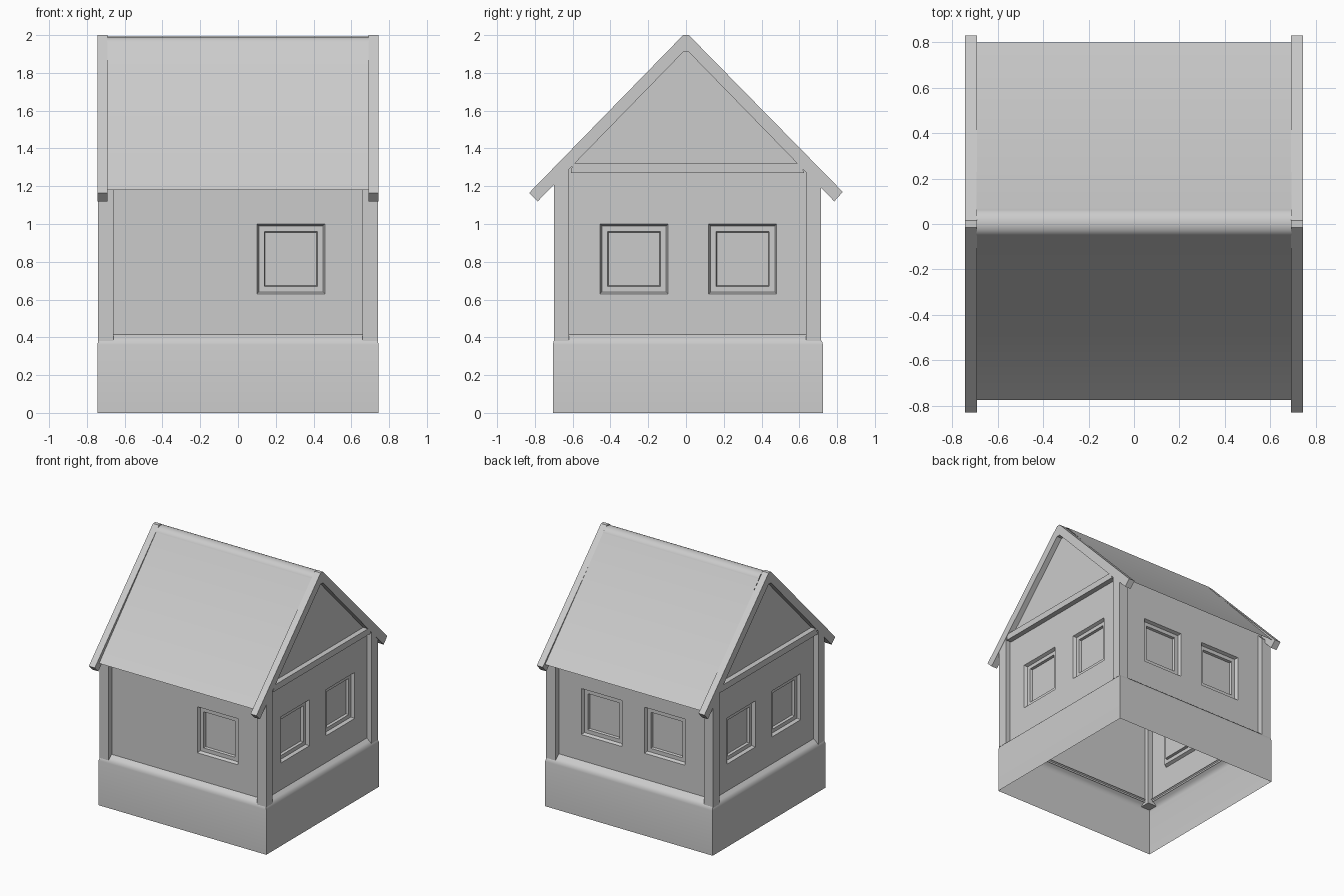
import bpy, bmesh
from math import pi, sin, cos
from mathutils import Matrix

if "Cube" in bpy.data.objects:
    bpy.data.objects.remove(bpy.data.objects["Cube"])


def finish(bm, name, fix=True, smooth=False):
    if fix:
        bmesh.ops.recalc_face_normals(bm, faces=bm.faces[:])
    me = bpy.data.meshes.new(name)
    bm.to_mesh(me)
    bm.free()
    ob = bpy.data.objects.new(name, me)
    bpy.context.collection.objects.link(ob)
    if smooth:
        bpy.ops.object.select_all(action='DESELECT')
        ob.select_set(True)
        bpy.context.view_layer.objects.active = ob
        bpy.ops.object.shade_smooth_by_angle(angle=0.6)
    return ob


def prism(name, profile, x0, x1):
    """Solid from a y-z profile, running along x."""
    bm = bmesh.new()
    f = bm.faces.new([bm.verts.new((x0, y, z)) for y, z in profile])
    ext = bmesh.ops.extrude_face_region(bm, geom=[f], use_keep_orig=True)
    for v in ext['geom']:
        if isinstance(v, bmesh.types.BMVert):
            v.co.x = x1
    return finish(bm, name)


def wall(name, us, windows, turn, dist, shift=0.0):
    """Sheet wall facing -y, with recessed windows, turned about z."""
    bm = bmesh.new()
    cuts = sorted([*us, *[u for w in windows for u in w]])
    zs = [0.40, 0.63, 1.0, 1.30]
    grid = [[bm.verts.new((u + shift, -dist, z)) for z in zs] for u in cuts]
    panes = []
    for i in range(len(cuts) - 1):
        for j in range(3):
            f = bm.faces.new((grid[i][j], grid[i + 1][j],
                              grid[i + 1][j + 1], grid[i][j + 1]))
            if j == 1 and any(abs(cuts[i] - w[0]) < 1e-6 for w in windows):
                panes.append(f)
    bm.normal_update()
    # reveal, frame, glass
    for t, d in ((0.010, -0.025), (0.030, 0.0), (0.004, -0.02)):
        bmesh.ops.inset_individual(bm, faces=panes, thickness=t, depth=d,
                                   use_even_offset=True)
        bm.normal_update()
    bm.transform(Matrix.Rotation(turn, 4, 'Z'))
    return finish(bm, name, fix=False)


# Foundation: open shell with a rounded, sloping top ledge
bm = bmesh.new()
rings = []
for d, z in ((0, 0), (0, 0.36), (0.005, 0.38), (0.02, 0.395), (0.055, 0.422)):
    hx, hy = 0.745 - d, 0.715 - d
    rings.append([bm.verts.new((sx * hx, 0.01 + sy * hy, z))
                  for sx, sy in ((-1, -1), (1, -1), (1, 1), (-1, 1))])
for a, b in zip(rings, rings[1:]):
    for i in range(4):
        k = (i + 1) % 4
        bm.faces.new((a[i], a[k], b[k], b[i]))
finish(bm, "foundation", fix=False, smooth=True)

# Walls with windows
wall("front_wall", (-0.70, 0.70), [(0.10, 0.46)], 0, 0.66)
wall("back_wall", (-0.70, 0.70), [(-0.46, -0.10), (0.10, 0.46)], pi, 0.67)
wall("right_wall", (-0.66, 0.67), [(-0.455, -0.095), (0.12, 0.48)], pi / 2, 0.70)
wall("left_wall", (-0.67, 0.66), [(-0.48, -0.12), (0.095, 0.455)], -pi / 2, 0.70)

# Gable ends: posts, cross beam, rake boards and recessed panel
rake = [(-0.83, 1.165), (-0.015, 2.0), (0.015, 2.0), (0.83, 1.17),
        (0.785, 1.12), (0.015, 1.91), (-0.015, 1.91), (-0.785, 1.12)]
for side, s in (("left", -1), ("right", 1)):
    prism(f"{side}_front_post",
          [(-0.70, 0.38), (-0.62, 0.38), (-0.62, 1.31), (-0.70, 1.23)],
          s * 0.66, s * 0.742)
    prism(f"{side}_back_post",
          [(0.715, 0.38), (0.635, 0.38), (0.635, 1.30), (0.715, 1.22)],
          s * 0.66, s * 0.742)
    prism(f"{side}_cross_beam",
          [(-0.61, 1.27), (0.625, 1.27), (0.61, 1.32), (-0.60, 1.32)],
          s * 0.69, s * 0.742)
    prism(f"{side}_rake_boards", rake, s * 0.692, s * 0.745)
    bm = bmesh.new()
    pts = [(-0.64, 1.28), (0.64, 1.28), (0, 1.93)]
    bm.faces.new([bm.verts.new((s * 0.70, y, z)) for y, z in pts[::s]])
    finish(bm, f"{side}_gable_panel", fix=False)

# Roof: sheet with a rounded ridge between the rake boards
ridge = [(0.005 + 0.06 * sin(a), 1.948 + 0.044 * cos(a) ** 1.0)
         for a in [(-0.5 + i / 10) * pi for i in range(1, 10)]]
section = [(-0.775, 1.18), (-0.055, 1.955)] + \
          [(y, z) for y, z in ridge if z > 1.96] + [(0.065, 1.955), (0.80, 1.18)]
bm = bmesh.new()
cols = [[bm.verts.new((x, y, z)) for x in (-0.693, 0.693)] for y, z in section]
for a, b in zip(cols, cols[1:]):
    bm.faces.new((a[0], a[1], b[1], b[0]))
finish(bm, "roof", fix=False, smooth=True)
